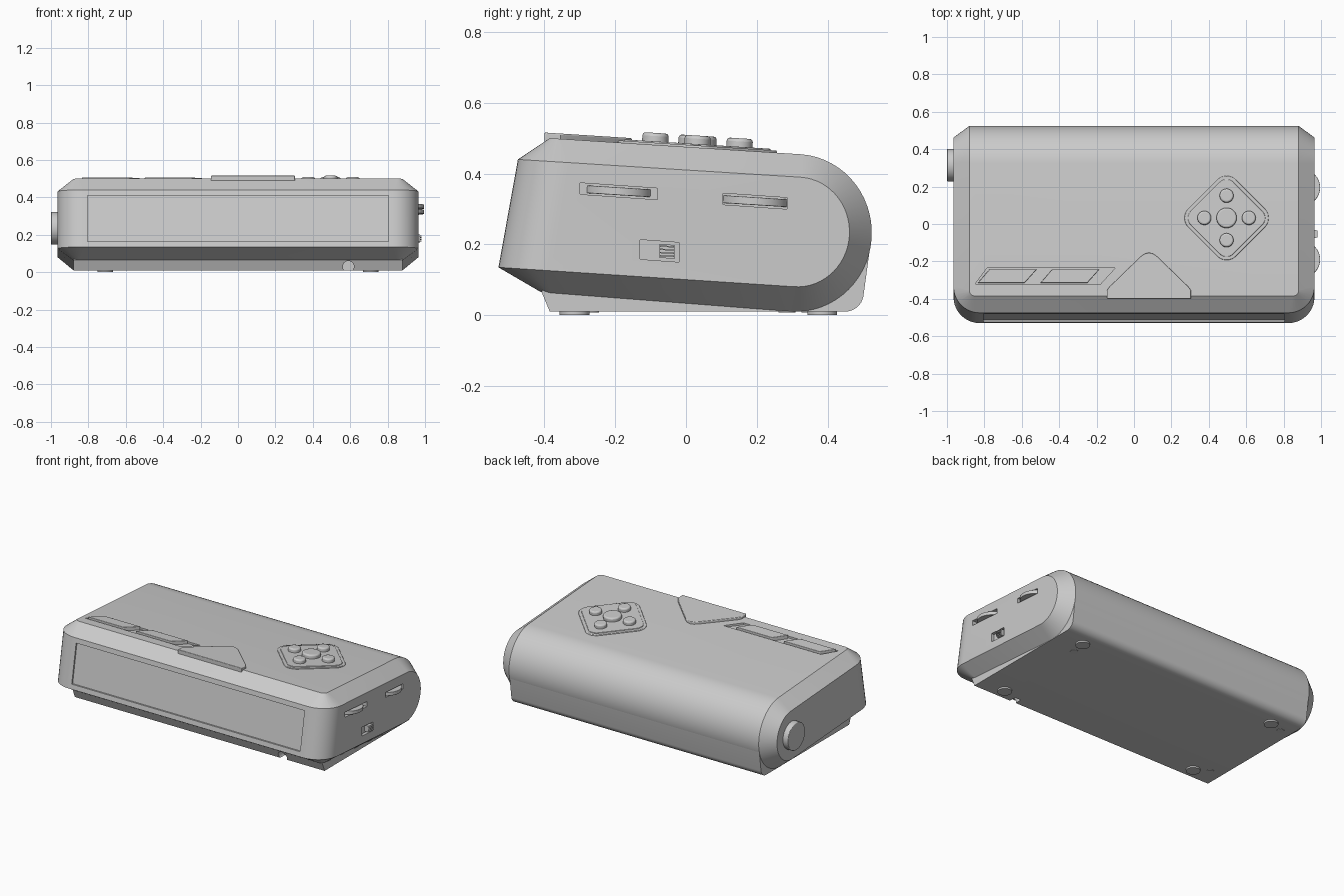
import bpy, bmesh
from math import sin, cos, pi, radians, atan
from mathutils import Vector, Matrix

if "Cube" in bpy.data.objects:
    bpy.data.objects.remove(bpy.data.objects["Cube"])

SLOPE = 0.064
TILT = -atan(SLOPE)


def zt(y):
    """Height of the sloping top panel."""
    return 0.50 - SLOPE * (y + 0.385)


def finish(name, bm, bevel=0.0, segs=3):
    bmesh.ops.recalc_face_normals(bm, faces=bm.faces)
    me = bpy.data.meshes.new(name)
    bm.to_mesh(me)
    bm.free()
    ob = bpy.data.objects.new(name, me)
    bpy.context.collection.objects.link(ob)
    if bevel:
        m = ob.modifiers.new("bevel", 'BEVEL')
        m.width, m.segments, m.limit_method = bevel, segs, 'ANGLE'
        m.angle_limit = radians(40)
    return ob


def solid(name, loop, vec, bevel=0.0, segs=3):
    """Extrude a closed 3D loop along a vector."""
    bm = bmesh.new()
    f = bm.faces.new([bm.verts.new(p) for p in loop])
    ext = bmesh.ops.extrude_face_region(bm, geom=[f], use_keep_orig=True)
    vs = [g for g in ext['geom'] if isinstance(g, bmesh.types.BMVert)]
    bmesh.ops.translate(bm, verts=vs, vec=vec)
    return finish(name, bm, bevel, segs)


def top_part(name, pts, low, high, bevel=0.0):
    return solid(name, [(x, y, zt(y) + low) for x, y in pts], (0, 0, high - low), bevel)


def x_prism(name, yz, x0, x1, bevel=0.0):
    return solid(name, [(x0, y, z) for y, z in yz], (x1 - x0, 0, 0), bevel)


def disc(name, loc, r, depth, rot=(0.0, 'X'), bevel=0.0, n=40):
    bm = bmesh.new()
    mat = Matrix.Translation(loc) @ Matrix.Rotation(rot[0], 4, rot[1])
    bmesh.ops.create_cone(bm, cap_ends=True, segments=n, radius1=r, radius2=r,
                          depth=depth, matrix=mat)
    return finish(name, bm, bevel)


def cut(ob, cutter):
    m = ob.modifiers.new("cut", 'BOOLEAN')
    m.operation, m.solver, m.object = 'DIFFERENCE', 'EXACT', cutter
    bpy.context.view_layer.objects.active = ob
    bpy.ops.object.modifier_apply(modifier=m.name)
    bpy.data.objects.remove(cutter)


# Body: hull of wall rings, inner chamfer rings and rounded back
rings = [(0.965, -0.475, 0.14, lambda y: 0.44 - 0.063 * (y + 0.475)),
         (0.965, -0.53, 0.14, lambda y: 0.135 - 0.065 * (y + 0.53)),
         (0.88, -0.385, 0.03, zt),
         (0.88, -0.41, 0.03, lambda y: 0.065 - 0.077 * (y + 0.41))]
backs = [(0.965, 0.315, 0.235, 0.147, 0.155), (0.88, 0.31, 0.2325, 0.215, 0.2225)]
bm = bmesh.new()
for s in (-1, 1):
    for xo, yf, r, zf in rings:
        for i in range(11):
            a = i * pi / 20
            y = yf + r - r * cos(a)
            bm.verts.new((s * (xo - r + r * sin(a)), y, zf(y)))
    for xo, yc, zc, ry, rz in backs:
        for i in range(31):
            a = radians(86 - 6 * i)
            bm.verts.new((s * xo, yc + ry * cos(a), zc + rz * sin(a)))
hull = bmesh.ops.convex_hull(bm, input=bm.verts)
inner = {g for g in hull['geom_interior'] + hull['geom_unused']
         if isinstance(g, bmesh.types.BMVert)}
bmesh.ops.delete(bm, geom=list(inner), context='VERTS')
bmesh.ops.dissolve_limit(bm, angle_limit=radians(0.4), verts=bm.verts, edges=bm.edges)
body = finish("body", bm)


# Display recess in the leaning front face
def yf(z):
    return -0.53 + 0.18 * (z - 0.135)


cut(body, x_prism("display_cutter", [(yf(0.165) - 0.05, 0.165), (yf(0.165) + 0.01, 0.165),
                                     (yf(0.41) + 0.01, 0.41), (yf(0.41) - 0.05, 0.41)],
                  -0.805, 0.805))

# Recessed strip and two slanted buttons on top
cut(body, top_part("strip_cutter", [(-0.85, -0.322), (-0.18, -0.322), (-0.10, -0.235),
                                    (-0.785, -0.235)], -0.012, 0.1))
for i, x in enumerate((-0.835, -0.50)):
    top_part(f"slanted_button_{i + 1}", [(x, -0.315), (x + 0.25, -0.315), (x + 0.315, -0.242),
                                         (x + 0.063, -0.242)], -0.03, 0.011, 0.003)

# Side wheels in slots
for i, (y, z, h) in enumerate(((-0.19, 0.350, 0.11), (0.195, 0.322, 0.09))):
    t = 0.07 * h
    cut(body, x_prism("slot_cutter", [(y - h, z + t - 0.016), (y + h, z - t - 0.016),
                                      (y + h, z - t + 0.016), (y - h, z + t + 0.016)],
                      0.935, 1.05))
    disc(f"side_wheel_{i + 1}", (0.898, y, z), 0.097, 0.022, (TILT, 'X'), 0.002, 64)

# Slide switch
cut(body, x_prism("switch_cutter", [(-0.13, 0.158), (-0.02, 0.15), (-0.02, 0.205),
                                    (-0.13, 0.213)], 0.945, 1.05))
x_prism("slide_switch", [(-0.075, 0.162), (-0.032, 0.159), (-0.032, 0.198), (-0.075, 0.201)],
        0.93, 0.972)
for i in range(4):
    z = 0.166 + i * 0.009
    x_prism(f"switch_rib_{i + 1}", [(-0.073, z), (-0.034, z - 0.002), (-0.034, z + 0.002),
                                    (-0.073, z + 0.004)], 0.965, 0.98)

# Base under the body, with a cable notch
back = [(0.45 + 0.052 * sin(a), 0.062 - 0.052 * cos(a))
        for a in (radians(10 * i) for i in range(9))]
base = x_prism("base", [(-0.39, 0.12), (-0.408, 0.065), (-0.385, 0.01)] + back
               + [(0.524, 0.22), (0.30, 0.22)], -0.88, 0.88)
cut(base, disc("notch_cutter", (0.59, -0.44, 0.03), 0.03, 0.2, (pi / 2, 'X')))

# Feet and pale screw caps
pale = bpy.data.materials.new("pale")
pale.diffuse_color = (0.95, 0.95, 0.95, 1)
pale.use_nodes = True
pale.node_tree.nodes["Principled BSDF"].inputs["Base Color"].default_value = pale.diffuse_color
for i, (x, y) in enumerate(((-0.71, -0.315), (0.71, -0.315), (-0.71, 0.385), (0.71, 0.385))):
    disc(f"foot_{i + 1}", (x, y, 0.01), 0.042, 0.02)
for i, (x, y) in enumerate(((0.69, 0.285), (-0.81, 0.35), (-0.80, -0.27))):
    disc(f"screw_cap_{i + 1}", (x, y, 0.012), 0.024, 0.008).data.materials.append(pale)

# Large wedge-shaped top button
half = [(0.225, -0.40), (0.225, -0.355), (0.21, -0.335), (0.045, -0.175), (0.025, -0.16)]
top_part("wedge_button", [(0.08 + x, y) for x, y in half] + [(0.08, -0.153)]
         + [(0.08 - x, y) for x, y in reversed(half)], -0.03, 0.015, 0.004)

# Diamond pad with five round buttons
px, py = 0.495, 0.032


def diamond(d, r):
    return [(px + d * cos(q * pi / 2) + r * cos(q * pi / 2 + radians(a)),
             py + d * sin(q * pi / 2) + r * sin(q * pi / 2 + radians(a)))
            for q in range(4) for a in range(-45, 46, 9)]


top_part("pad_plate", diamond(0.155, 0.07), -0.02, 0.006, 0.004)
top_part("pad_face", diamond(0.155, 0.052), -0.02, 0.010, 0.003)
for i, (dx, dy) in enumerate(((0, 0), (1, 0), (-1, 0), (0, 1), (0, -1))):
    x, y = px + 0.119 * dx, py + 0.119 * dy
    disc(f"pad_button_{i + 1}", (x, y, zt(y) + 0.012), 0.037 if i else 0.054, 0.044,
         (TILT, 'X'), 0.009)

# Left knob
disc("side_knob", (-0.965, 0.315, 0.235), 0.087, 0.07, (pi / 2, 'Y'), 0.004, 64)

# Smooth shading with sharp creases
bpy.ops.object.select_all(action='DESELECT')
for ob in bpy.context.collection.objects:
    ob.select_set(True)
bpy.context.view_layer.objects.active = body
bpy.ops.object.shade_smooth_by_angle(angle=radians(22))
